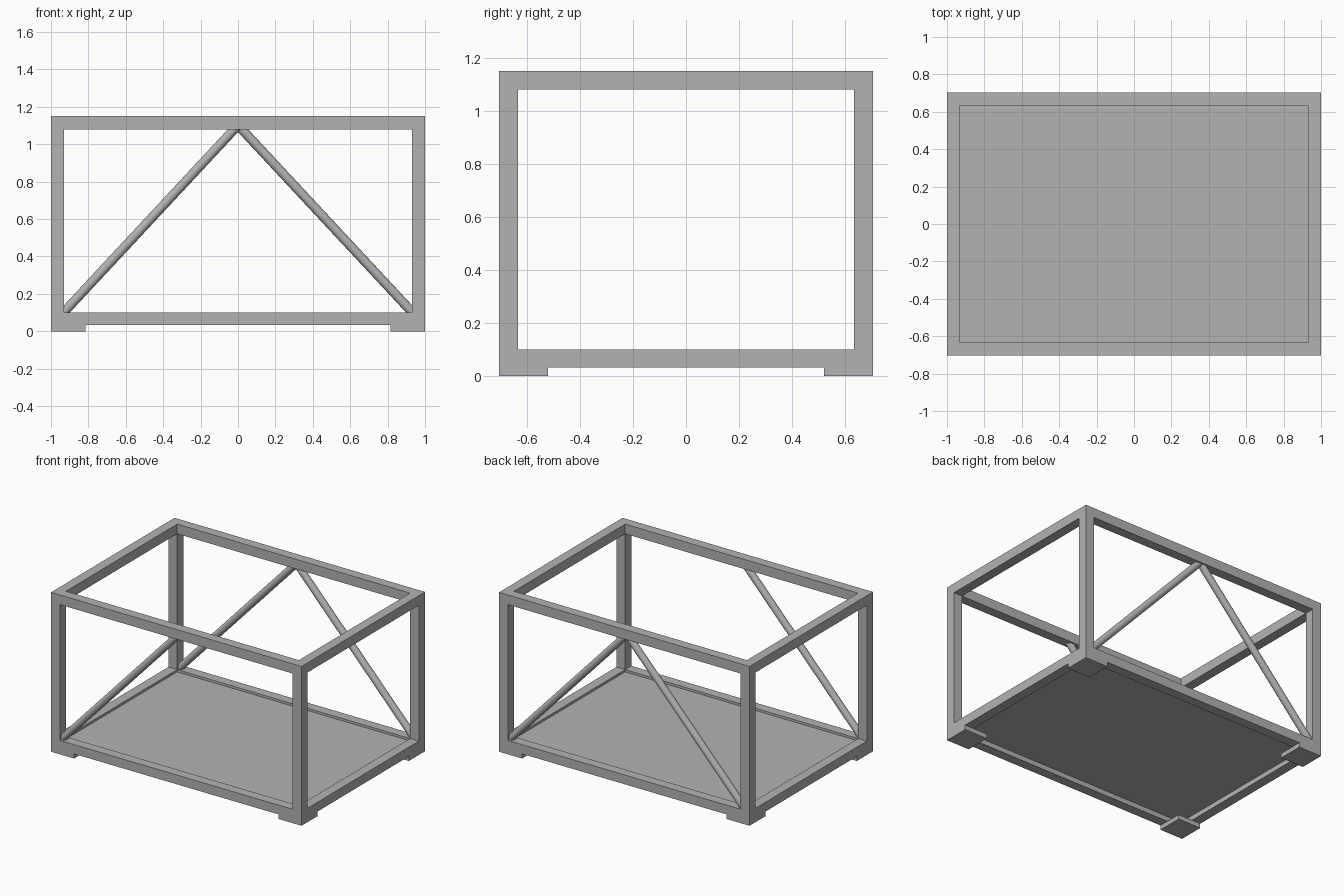
import bpy
import math
from mathutils import Vector

if "Cube" in bpy.data.objects:
    bpy.data.objects.remove(bpy.data.objects["Cube"])

X, Y, H = 1.0, 0.704, 1.15     # half length, half width, height
T = 0.07                       # bar thickness
BASE, DECK = 0.033, 0.10       # underside and top of the lower rails
FOOT = 0.184                   # foot side length

steel = bpy.data.materials.new("grey_steel")
steel.diffuse_color = (0.45, 0.45, 0.45, 1)
steel.use_nodes = True
steel.node_tree.nodes["Principled BSDF"].inputs["Base Color"].default_value = steel.diffuse_color


def box(name, lo, hi):
    """Axis-aligned box between two corners."""
    lo, hi = Vector(lo), Vector(hi)
    bpy.ops.mesh.primitive_cube_add(size=1, location=(lo + hi) / 2)
    ob = bpy.context.object
    ob.name = name
    ob.scale = hi - lo
    bpy.ops.object.transform_apply(location=True, rotation=False, scale=True)
    ob.data.materials.append(steel)
    return ob


def cut(target, lo, hi):
    """Subtract a box from the target."""
    cutter = box("cutter", lo, hi)
    cutter.hide_render = True
    mod = target.modifiers.new("cut", 'BOOLEAN')
    mod.operation = 'DIFFERENCE'
    mod.solver = 'EXACT'
    mod.object = cutter
    bpy.context.view_layer.objects.active = target
    bpy.ops.object.modifier_apply(modifier=mod.name)
    bpy.data.objects.remove(cutter, do_unlink=True)


def rod(name, a, b, radius=0.025, extra=0.03):
    """Round bar from a to b, its ends sunk into the frame."""
    a, b = Vector(a), Vector(b)
    d = b - a
    bpy.ops.mesh.primitive_cylinder_add(
        vertices=32, radius=radius, depth=d.length + 2 * extra,
        location=(a + b) / 2, rotation=d.to_track_quat('Z', 'Y').to_euler())
    ob = bpy.context.object
    ob.name = name
    ob.data.materials.append(steel)
    bpy.ops.object.shade_smooth_by_angle(angle=math.radians(40))


# Frame: one block opened along each axis, leaving posts, rails and feet
ix, iy = X - T, Y - T
frame = box("frame", (-X, -Y, 0), (X, Y, H))
cut(frame, (-ix, -2, DECK), (ix, 2, H - T))
cut(frame, (-2, -iy, DECK), (2, iy, H - T))
cut(frame, (-ix, -iy, BASE), (ix, iy, 2))
# Gaps between the four feet
cut(frame, (-X + FOOT, -2, -1), (X - FOOT, 2, BASE))
cut(frame, (-2, -Y + FOOT, -1), (2, Y - FOOT, BASE))

# Floor plate set between the lower rails
box("floor_plate", (-ix - 0.01, -iy - 0.01, 0.068), (ix + 0.01, iy + 0.01, 0.083))

# Diagonal braces: a pair at the back, a single one at the front left
yb = Y - T / 2
for name, side, y in (("back_left_brace", -1, yb),
                      ("back_right_brace", 1, yb),
                      ("front_left_brace", -1, -yb)):
    rod(name, (side * 0.933, y, DECK), (side * 0.02, y, H - T))
